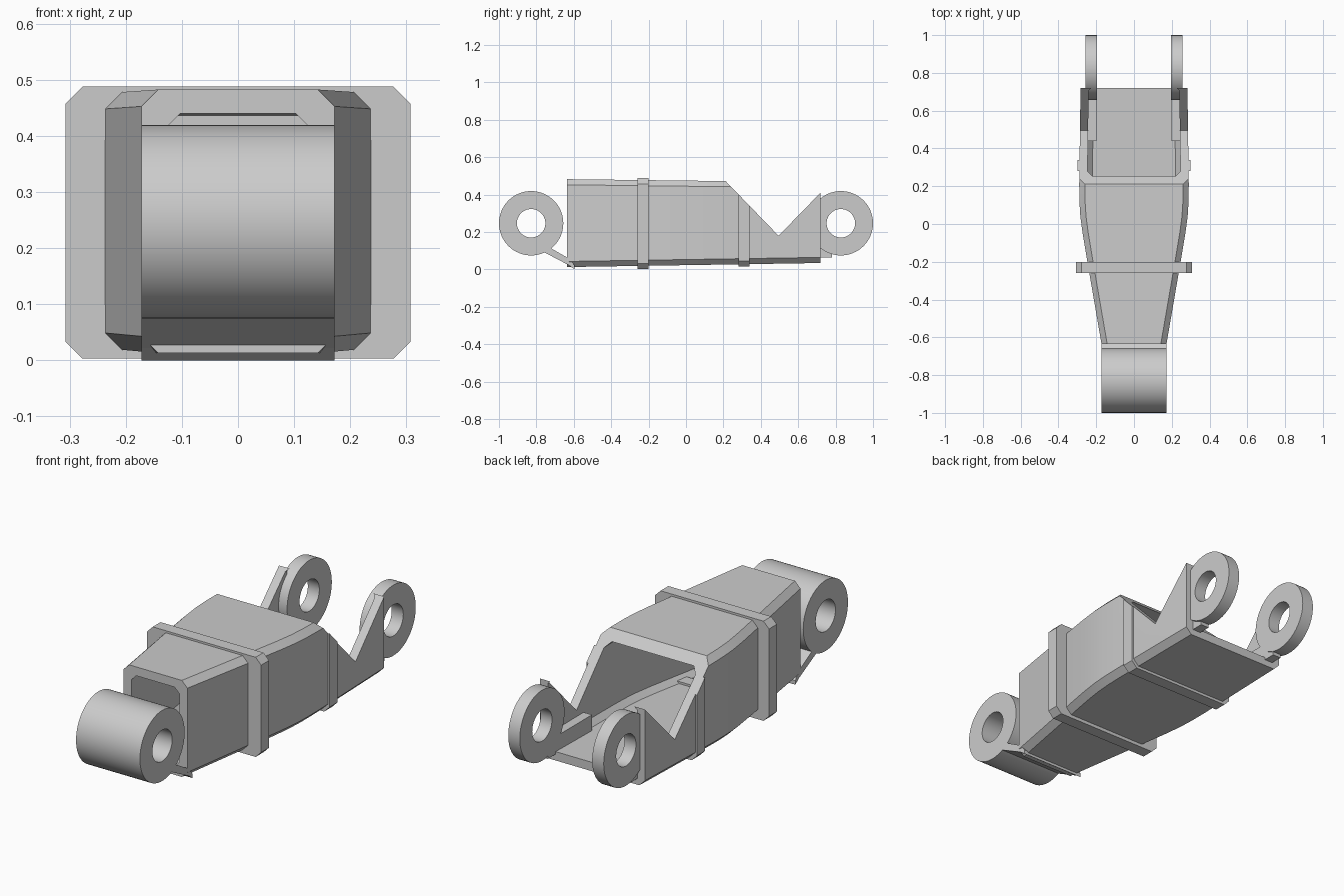
import bpy, bmesh, math

cube = bpy.data.objects.get("Cube")
if cube:
    bpy.data.objects.remove(cube)

grey = bpy.data.materials.new("plain grey")
grey.use_nodes = True
GREY = (0.6, 0.6, 0.6, 1)
grey.diffuse_color = GREY
grey.node_tree.nodes["Principled BSDF"].inputs["Base Color"].default_value = GREY


def finish(name, bm, smooth=True):
    bmesh.ops.recalc_face_normals(bm, faces=bm.faces)
    mesh = bpy.data.meshes.new(name)
    bm.to_mesh(mesh)
    bm.free()
    ob = bpy.data.objects.new(name, mesh)
    bpy.context.collection.objects.link(ob)
    mesh.materials.append(grey)
    if smooth:
        shade(ob)
    return ob


def activate(ob):
    bpy.ops.object.select_all(action='DESELECT')
    ob.select_set(True)
    bpy.context.view_layer.objects.active = ob


def shade(ob):
    activate(ob)
    bpy.ops.object.shade_smooth_by_angle(angle=math.radians(25))


def octagon(bm, y, hw, low, high, c):
    right = [(hw - c, low), (hw, low + c), (hw, high - c), (hw - c, high)]
    outline = right + [(-x, z) for x, z in reversed(right)]
    return [bm.verts.new((x, y, z)) for x, z in outline]


def bridge(bm, a, b):
    for i in range(len(a)):
        j = (i + 1) % len(a)
        bm.faces.new((a[i], a[j], b[j], b[i]))


def tube(name, stations, wall):
    """Hollow chamfered box through (y, half width, bottom, top)."""
    bm = bmesh.new()
    outer = [octagon(bm, y, w, lo, hi, 0.03) for y, w, lo, hi in stations]
    inner = [octagon(bm, y, w - wall, lo + wall, hi - wall, 0.026)
             for y, w, lo, hi in stations]
    for rings in (outer, inner):
        for a, b in zip(rings, rings[1:]):
            bridge(bm, a, b)
    bridge(bm, outer[0], inner[0])
    bridge(bm, outer[-1], inner[-1])
    return finish(name, bm)


def prism(name, outline, x0, x1):
    """Extrude a side outline of (y, z) points across x."""
    bm = bmesh.new()
    a = [bm.verts.new((x0, y, z)) for y, z in outline]
    b = [bm.verts.new((x1, y, z)) for y, z in outline]
    bm.faces.new(a)
    bm.faces.new(b)
    bridge(bm, a, b)
    return finish(name, bm, False)


def bushing(name, y, x0, x1, sides=64):
    """Thick ring with its axis along x."""
    bm = bmesh.new()
    loops = []
    for r, x in ((0.172, x0), (0.172, x1), (0.076, x1), (0.076, x0)):
        loops.append([bm.verts.new((x, y + r * math.cos(t), 0.247 + r * math.sin(t)))
                      for t in (i * math.tau / sides for i in range(sides))])
    for i in range(4):
        bridge(bm, loops[i], loops[(i + 1) % 4])
    return finish(name, bm)


# Tapered hollow body with gently curved flanks
widths = [(-0.635, 0.172), (-0.24, 0.240), (-0.14, 0.257), (-0.05, 0.272),
          (0.04, 0.284), (0.12, 0.289), (0.21, 0.290), (0.72, 0.283)]
body = tube("body_shell", [(y, w, 0.023 + 0.016 * y, 0.475 - 0.012 * y)
                           for y, w in widths], 0.043)

# Reinforcing bands
tube("front_band", [(y, 0.307, 0.003, 0.488) for y in (-0.26, -0.2)], 0.07)
rear_band = tube("rear_band", [(y, 0.298, 0.015, 0.478) for y in (0.28, 0.34)], 0.03)

# V-shaped opening in the rear half
cutter = prism("opening_cutter",
               [(0.127, 0.56), (0.495, 0.18), (0.865, 0.56)], -0.5, 0.5)
for ob in (body, rear_band):
    cut = ob.modifiers.new("opening", 'BOOLEAN')
    cut.operation = 'DIFFERENCE'
    cut.solver = 'EXACT'
    cut.object = cutter
    activate(ob)
    bpy.ops.object.modifier_apply(modifier=cut.name)
    shade(ob)
bpy.data.objects.remove(cutter)

# Front barrel and its slanted mounting plate
bushing("front_barrel", -0.828, -0.172, 0.172)
prism("barrel_mount", [(-0.77, 0.098), (-0.73, 0.118), (-0.62, 0.055),
                       (-0.595, 0.02), (-0.595, 0.0), (-0.625, 0.022)], -0.172, 0.172)

# Rear lugs and the bars that hold them
for side, s in (("left", 1), ("right", -1)):
    bushing(side + "_rear_lug", 0.828, s * 0.195, s * 0.257)
    prism(side + "_lug_bar", [(0.44, 0.065), (0.78, 0.065), (0.78, 0.15), (0.44, 0.15)],
          s * 0.198, s * 0.243)
